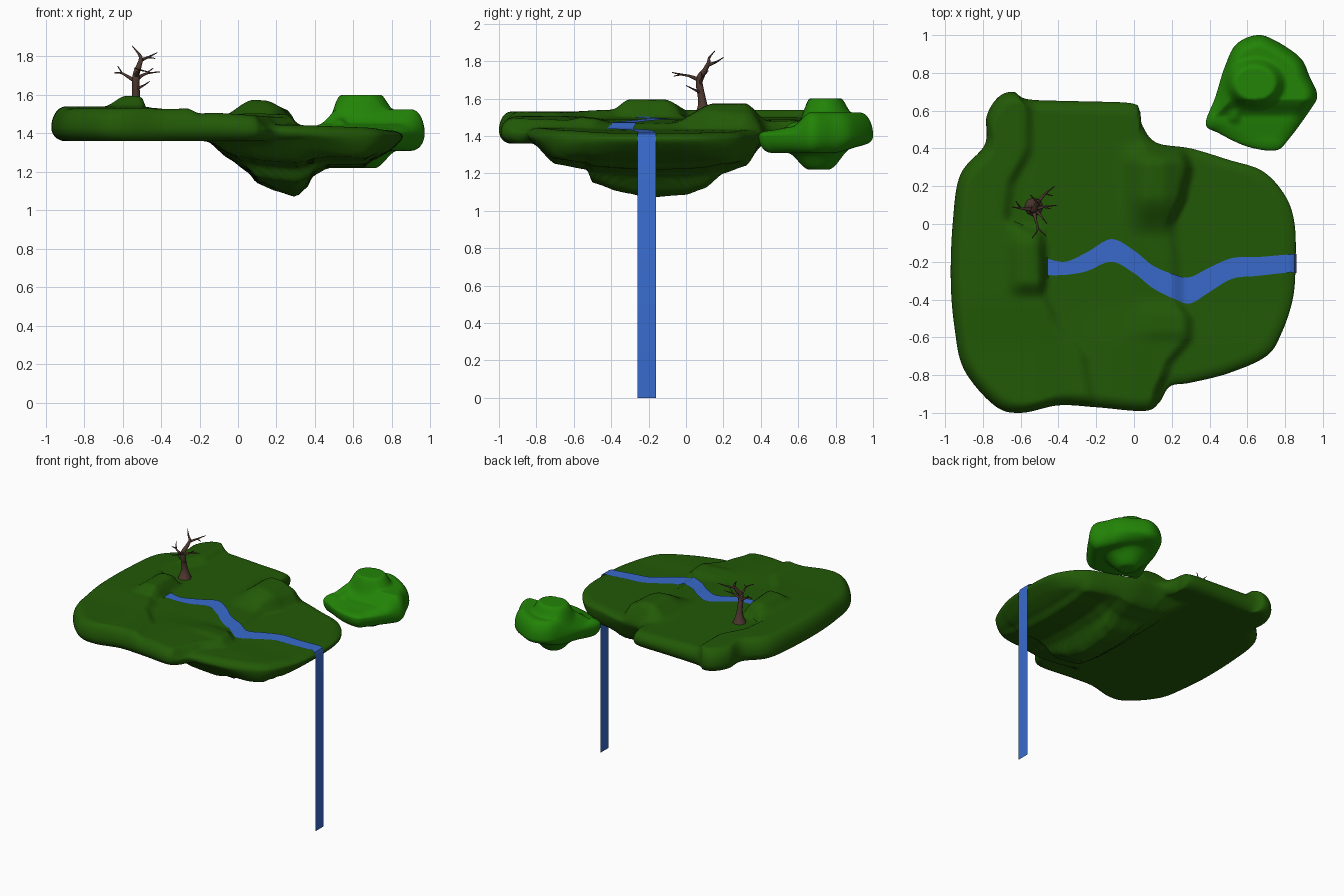
import bpy, bmesh, math
from mathutils import Vector


def material(name, rgb):
    m = bpy.data.materials.new(name)
    m.diffuse_color = (*rgb, 1)
    return m


def step(a, b, v):
    t = min(1, max(0, (v - a) / (b - a)))
    return t * t * (3 - 2 * t)


def table(pts, v):
    # eased lookup through (input, output) pairs
    if v <= pts[0][0]:
        return pts[0][1]
    for (a, p), (b, q) in zip(pts, pts[1:]):
        if v <= b:
            t = (v - a) / (b - a)
            return p + (q - p) * (0.6 * t + 0.4 * step(0, 1, t))
    return pts[-1][1]


def smooth_path(pts, n, closed=False):
    # Catmull-Rom resampling
    P = [Vector(p) for p in pts]
    k = len(P)
    at = (lambda i: P[i % k]) if closed else (lambda i: P[min(k - 1, max(0, i))])
    out = []
    for i in range(k if closed else k - 1):
        a, b, c, d = (at(i + j) for j in (-1, 0, 1, 2))
        for j in range(n):
            t = j / n
            out.append(0.5 * (2 * b + (c - a) * t + (2 * a - 5 * b + 4 * c - d) * t * t
                              + (3 * b - a - 3 * c + d) * t ** 3))
    if not closed:
        out.append(P[-1])
    return out


def finish(name, bm, mat, angle=50):
    bmesh.ops.recalc_face_normals(bm, faces=bm.faces)
    me = bpy.data.meshes.new(name)
    bm.to_mesh(me)
    bm.free()
    ob = bpy.data.objects.new(name, me)
    bpy.context.collection.objects.link(ob)
    me.materials.append(mat)
    bpy.ops.object.select_all(action='DESELECT')
    ob.select_set(True)
    bpy.context.view_layer.objects.active = ob
    bpy.ops.object.shade_smooth_by_angle(angle=math.radians(angle))
    return ob


def island(name, centre, outline, top, bottom, mid, w, mat, rings=56):
    # closed rock: spokes to the outline, rounded rim, separate top and underside
    bm = bmesh.new()
    c = Vector(centre)
    rim = smooth_path(outline, 8, True)
    edge = [bm.verts.new((p.x, p.y, mid(p.x, p.y))) for p in rim]
    n = len(rim)
    for surf in (top, bottom):
        prev = edge
        for i in range(rings - 1, 0, -1):
            t = math.sin(math.pi / 2 * i / rings)
            ring = []
            for p in rim:
                q = c + (p - c) * t
                d = min(1, (p - q).length / w)
                k = math.sqrt(1 - (1 - d) ** 2)
                m = mid(q.x, q.y)
                ring.append(bm.verts.new((q.x, q.y, m + (surf(q.x, q.y) - m) * k)))
            for j in range(n):
                bm.faces.new((prev[j], prev[(j + 1) % n], ring[(j + 1) % n], ring[j]))
            prev = ring
        hub = bm.verts.new((c.x, c.y, surf(c.x, c.y)))
        for j in range(n):
            bm.faces.new((prev[j], prev[(j + 1) % n], hub))
    return finish(name, bm, mat)


grass = material("dark_grass", (0.016, 0.1, 0.002))
bright = material("bright_grass", (0.016, 0.23, 0.002))
water = material("water", (0.04, 0.145, 0.6))
bark = material("bark", (0.08, 0.042, 0.03))

# Main island: terraces, spring mound, ridges
RIM_X = [(-0.95, -0.24), (-0.7, -0.28), (-0.5, -0.44), (-0.35, -0.5), (-0.05, -0.52),
         (0.02, -0.69), (0.2, -0.67), (0.4, -0.57), (0.65, -0.57)]
STEP_X = [(-0.9, 0.12), (-0.75, 0.18), (-0.6, 0.29), (-0.5, 0.29), (-0.4, 0.23), (-0.2, 0.22),
          (0, 0.2), (0.15, 0.26), (0.3, 0.29), (0.4, 0.26)]


def main_top(x, y):
    z = table([(-0.5, 1.5), (-0.1, 1.488), (0.2, 1.468)], x)
    south = 1 - step(-0.65, -0.4, y)
    z += 0.018 * south * step(-0.4, -0.1, x)
    r = table(RIM_X, y)
    z += (0.04 - 0.01 * south) * (1 - step(r - 0.02, r + 0.05, x))
    z += 0.055 * step(-0.7, -0.58, x) * (1 - step(-0.49, -0.465, x)) * step(-0.4, -0.3, y) * (1 - step(-0.12, 0.02, y))
    z += 0.1 * step(-0.1, 0.09, x) * (1 - 0.5 * step(0.14, 0.28, x)) * step(-0.08, 0.16, y) * (1 - step(0.31, 0.45, y))
    z += 0.02 * step(-0.1, 0.15, x) * step(-0.64, -0.55, y) * (1 - step(-0.49, -0.38, y))
    s = table(STEP_X, y)
    k = step(s - 0.035, s + 0.035, x)
    return z * (1 - k) + (table([(0.25, 1.435), (0.85, 1.415)], x) + 0.01 * south) * k


def main_bottom(x, y):
    # hanging lump under the right half
    dx = table([(-0.16, 0), (-0.05, 0.09), (0.05, 0.16), (0.1, 0.22), (0.2, 0.26), (0.3, 0.29),
                (0.36, 0.24), (0.39, 0.18), (0.47, 0.14), (0.65, 0.14), (0.7, 0.1), (0.85, 0.02)], x)
    dy = table([(-0.82, 0), (-0.7, 0.11), (-0.53, 0.14), (-0.5, 0.21), (-0.35, 0.26), (-0.2, 0.29),
                (0, 0.275), (0.1, 0.24), (0.2, 0.16), (0.32, 0.12), (0.42, 0)], y)
    return 1.36 - 0.5 * (min(dx, dy) + dx * dy / 0.29)


island("main_island", (-0.1, -0.2),
       [(-0.97, -0.3), (-0.96, 0), (-0.92, 0.26), (-0.79, 0.42), (-0.78, 0.57), (-0.72, 0.67), (-0.64, 0.7),
        (-0.56, 0.66), (-0.3, 0.65), (-0.02, 0.64), (0.03, 0.6), (0.045, 0.52), (0.12, 0.43), (0.3, 0.4),
        (0.5, 0.34), (0.68, 0.28), (0.8, 0.15), (0.85, 0), (0.855, -0.22), (0.84, -0.4), (0.78, -0.58),
        (0.7, -0.7), (0.5, -0.79), (0.3, -0.84), (0.19, -0.86), (0.13, -0.95), (0.05, -0.99), (-0.2, -0.97),
        (-0.4, -0.96), (-0.6, -1.0), (-0.74, -0.96), (-0.9, -0.77), (-0.95, -0.55)],
       main_top, main_bottom, lambda x, y: table([(-0.1, 1.43), (0.6, 1.385)], x), 0.075, grass)


# Small island: low south shelf, round mound, stub underneath
def small_top(x, y):
    z = table([(0.45, 1.43), (0.57, 1.45), (0.66, 1.525), (0.95, 1.525)], y)
    z = min(z, table([(0.43, 1.45), (0.52, 1.53)], x))
    z += 0.075 * (1 - step(0.1, 0.17, math.hypot(x - 0.64, 1.2 * (y - 0.745))))
    return z + 0.02 * (1 - step(0, 0.05, math.hypot(x - 0.53, y - 0.57)))


def small_bottom(x, y):
    z = table([(0.42, 1.31), (0.8, 1.31), (0.95, 1.35)], y)
    return z - 0.09 * (1 - step(0.05, 0.17, math.hypot(x - 0.66, y - 0.71)))


island("small_island", (0.66, 0.68),
       [(0.38, 0.53), (0.43, 0.67), (0.48, 0.83), (0.54, 0.95), (0.65, 1.0), (0.75, 0.97), (0.88, 0.88),
        (0.93, 0.78), (0.97, 0.68), (0.93, 0.6), (0.82, 0.45), (0.75, 0.39), (0.6, 0.41), (0.45, 0.48)],
       small_top, small_bottom, lambda x, y: 1.4, 0.07, bright, 32)

# River and waterfall: one ribbon of (x, y of both banks), draped on the ground
banks = smooth_path([(-0.5, -0.17, -0.27), (-0.37, -0.2, -0.27), (-0.25, -0.15, -0.25), (-0.12, -0.08, -0.2),
                     (0, -0.14, -0.26), (0.1, -0.22, -0.34), (0.22, -0.27, -0.4), (0.3, -0.28, -0.42),
                     (0.4, -0.23, -0.36), (0.52, -0.18, -0.29), (0.65, -0.175, -0.275), (0.83, -0.16, -0.255)], 8)
rows = []
for x, a, b in banks:
    z = max(main_top(max(x, -0.45), a + (b - a) * i / 4) for i in range(5)) + 0.005
    rows.append((x, a, b, z))
rows += [(0.85, -0.16, -0.26, 1.41), (0.86, -0.16, -0.26, 1.38), (0.86, -0.16, -0.26, 0)]
bm = bmesh.new()
pairs = [[bm.verts.new((x, y, z)) for y in (a, b)] for x, a, b, z in rows]
for p, q in zip(pairs, pairs[1:]):
    bm.faces.new((p[0], p[1], q[1], q[0]))
sheet = bmesh.ops.solidify(bm, geom=bm.faces[:], thickness=0.006)
finish("river_and_waterfall", bm, water, 30)

# Dead tree: tapered limbs
limbs = [
    [(-0.53, 0.09, 1.5, .05), (-0.53, 0.09, 1.55, .03), (-0.53, 0.085, 1.6, .021), (-0.53, 0.07, 1.7, .018),
     (-0.515, 0.1, 1.75, .014), (-0.505, 0.12, 1.79, .01), (-0.52, 0.125, 1.82, .006), (-0.55, 0.155, 1.855, .002)],
    [(-0.505, 0.12, 1.78, .01), (-0.47, 0.16, 1.795, .006), (-0.42, 0.2, 1.82, .002)],
    [(-0.47, 0.16, 1.795, .005), (-0.43, 0.15, 1.79, .002)],
    [(-0.53, 0.075, 1.67, .012), (-0.58, 0.08, 1.7, .007), (-0.61, 0.085, 1.715, .005), (-0.645, 0.09, 1.715, .002)],
    [(-0.6, 0.085, 1.71, .005), (-0.625, 0.12, 1.75, .002)],
    [(-0.53, 0.075, 1.68, .012), (-0.48, 0.09, 1.71, .006), (-0.405, 0.1, 1.72, .002)],
    [(-0.48, 0.09, 1.71, .005), (-0.44, 0.08, 1.74, .002)],
    [(-0.53, 0.07, 1.7, .013), (-0.52, 0.02, 1.72, .007), (-0.51, -0.03, 1.73, .005), (-0.54, -0.075, 1.74, .002)],
    [(-0.51, -0.02, 1.73, .005), (-0.465, -0.065, 1.72, .002)],
    [(-0.53, 0.08, 1.63, .009), (-0.49, 0.04, 1.65, .005), (-0.46, 0.0, 1.67, .002)],
]
cu = bpy.data.curves.new("dead_tree", 'CURVE')
cu.dimensions = '3D'
cu.bevel_depth = 1.0
cu.bevel_resolution = 2
cu.use_fill_caps = True
for limb in limbs:
    pts = smooth_path(limb, 4)
    sp = cu.splines.new('POLY')
    sp.points.add(len(pts) - 1)
    for p, v in zip(sp.points, pts):
        p.co = (v[0], v[1], v[2], 1)
        p.radius = max(0.0015, v[3])
cu.materials.append(bark)
tree = bpy.data.objects.new("dead_tree", cu)
bpy.context.collection.objects.link(tree)
bpy.ops.object.select_all(action='DESELECT')
tree.select_set(True)
bpy.context.view_layer.objects.active = tree
bpy.ops.object.convert(target='MESH')
bpy.ops.object.shade_smooth_by_angle(angle=math.radians(50))
